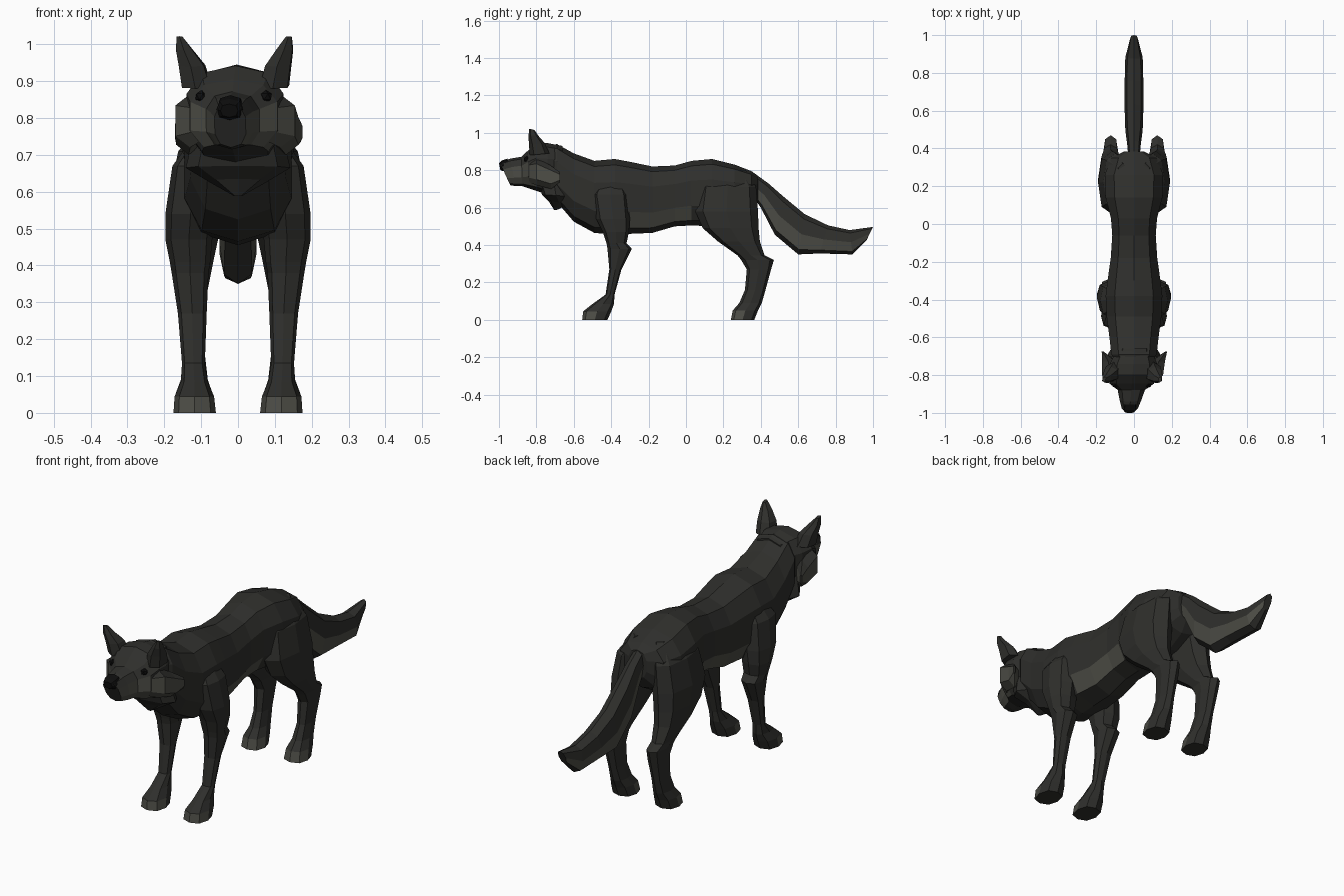
import bpy, bmesh, math
from mathutils import Matrix

def material(name, rgb):
    m = bpy.data.materials.new(name)
    m.diffuse_color = (*rgb, 1)
    return m

MATS = [material("dark_fur", (0.028, 0.028, 0.025)),
        material("pale_fur", (0.075, 0.075, 0.062)),
        material("black", (0.004, 0.004, 0.004))]

def turn_head(x, y):
    # the head looks slightly to one side
    return x + 0.08 * (y + 0.7)

def loft(name, rings, n=8, side=1, pale=None, base=0, head=False, e=0.8):
    """Rings are (y1, z1, y2, z2, x_centre, half_width): an oval spanning two side-view points.
    pale(segment, strip) picks light faces; strips count from point 1 towards point 2."""
    bm = bmesh.new()
    angles = [math.pi / 2 - 2 * math.pi * k / n for k in range(n)]
    widest = max(abs(math.cos(a)) for a in angles)
    power = lambda v: math.copysign(abs(v) ** e, v) if abs(v) > 1e-6 else 0
    loops = []
    for y1, z1, y2, z2, x0, w in rings:
        loop = []
        for a in angles:
            t = (1 - power(math.sin(a))) / 2
            y = y1 + (y2 - y1) * t
            x = side * (x0 + w * power(math.cos(a) / widest))
            loop.append(bm.verts.new((turn_head(x, y) if head else x, y, z1 + (z2 - z1) * t)))
        loops.append(loop)
    for i, (a, b) in enumerate(zip(loops, loops[1:])):
        for k in range(n):
            j = (k + 1) % n
            f = bm.faces.new((a[k], a[j], b[j], b[k]))
            f.material_index = 1 if pale and pale(i, min(k, n - 1 - k)) else base
    for loop in (loops[0], loops[-1]):
        bm.faces.new(loop).material_index = base
    bmesh.ops.recalc_face_normals(bm, faces=bm.faces)
    return finish(name, bm)

def finish(name, bm):
    me = bpy.data.meshes.new(name)
    bm.to_mesh(me)
    bm.free()
    for m in MATS:
        me.materials.append(m)
    ob = bpy.data.objects.new(name, me)
    bpy.context.collection.objects.link(ob)
    return ob

# torso: (y, top, bottom, half width)
torso = [(-.74, .93, .70, .09), (-.69, .94, .63, .12), (-.60, .89, .525, .13),
         (-.49, .85, .465, .145), (-.38, .86, .455, .15), (-.30, .845, .46, .14),
         (-.18, .82, .465, .123), (-.06, .825, .50, .115), (.03, .85, .505, .122),
         (.14, .86, .50, .15), (.26, .83, .52, .155), (.35, .795, .57, .12),
         (.385, .77, .63, .05)]
loft("torso", [(y, t, y, b, 0, w) for y, t, b, w in torso], 10,
     pale=lambda i, m: 5 <= i <= 7 and m == 3)

# tail
loft("tail", [(.35, .795, .36, .66, 0, .03), (.44, .73, .40, .60, 0, .036),
              (.52, .66, .475, .455, 0, .046), (.635, .565, .60, .35, 0, .05),
              (.76, .505, .715, .355, 0, .05), (.875, .48, .89, .35, 0, .046),
              (1.0, .497, .965, .425, 0, .02)], 8,
     pale=lambda i, m: m == 2)

# head with muzzle
loft("head", [(-.66, .93, -.66, .69, 0, .09), (-.74, .945, -.74, .67, 0, .125),
              (-.80, .942, -.80, .69, 0, .132), (-.845, .905, -.845, .705, 0, .118),
              (-.88, .872, -.875, .715, 0, .072), (-.94, .862, -.91, .715, 0, .058),
              (-.995, .84, -.94, .72, 0, .042)], 10, head=True,
     pale=lambda i, m: (i >= 3 and m in (2, 3)) or (i == 2 and m == 3))
loft("nose", [(-.955, .862, -.955, .795, 0, .036), (-.985, .852, -.98, .795, 0, .036),
              (-1.0, .838, -.993, .802, 0, .024)], 8, base=2, head=True)

# fur tuft under the throat
loft("neck_ruff", [(-.80, .75, -.62, .76, 0, .12), (-.77, .67, -.62, .66, 0, .142),
                   (-.735, .635, -.62, .62, 0, .08), (-.705, .588, -.69, .588, 0, .01)], 8)

# (z, y front, y back, x inner, x outer)
front_leg = [(.75, -.46, -.34, .05, .12), (.67, -.50, -.31, .06, .178),
             (.54, -.48, -.30, .06, .197), (.47, -.445, -.305, .07, .197),
             (.41, -.425, -.318, .075, .185), (.38, -.42, -.29, .08, .18),
             (.27, -.41, -.345, .085, .163), (.135, -.43, -.382, .09, .152),
             (.085, -.50, -.385, .082, .155), (.045, -.55, -.40, .065, .172),
             (0, -.555, -.42, .06, .175)]
hind_leg = [(.80, .14, .32, .03, .09), (.71, .07, .375, .03, .162),
            (.58, .05, .385, .035, .19), (.49, .09, .388, .05, .19),
            (.42, .17, .395, .065, .183), (.345, .275, .42, .08, .167),
            (.32, .295, .47, .085, .162), (.27, .325, .455, .085, .158),
            (.16, .315, .425, .09, .15), (.09, .285, .405, .082, .155),
            (.05, .25, .385, .068, .17), (0, .24, .365, .062, .175)]

for side, tag in ((-1, "right"), (1, "left")):
    # legs with pale toes
    for name, leg in (("front_leg", front_leg), ("hind_leg", hind_leg)):
        last = len(leg) - 2
        loft(f"{name}_{tag}",
             [(f, z, b, z, (i + o) / 2, (o - i) / 2) for z, f, b, i, o in leg], 8, side,
             pale=lambda i, m, last=last: i == last and m < 2)
    # ear
    loft(f"ear_{tag}", [(-.835, .88, -.73, .89, .105, .038), (-.84, .94, -.755, .945, .117, .034),
                        (-.842, .985, -.79, .985, .136, .022),
                        (-.838, 1.022, -.81, 1.015, .148, .008)], 6, side, head=True)
    # cheek fur
    loft(f"cheek_{tag}", [(-.85, .85, -.85, .74, .085, .022), (-.80, .865, -.80, .72, .122, .04),
                          (-.73, .83, -.72, .70, .132, .034),
                          (-.675, .79, -.675, .735, .168, .005)], 6, side, head=True,
         pale=lambda i, m: m > 0)
    # eye
    bm = bmesh.new()
    bmesh.ops.create_icosphere(bm, subdivisions=1, radius=.018,
        matrix=Matrix.Translation((turn_head(side * .088, -.85), -.85, .858)))
    for f in bm.faces:
        f.material_index = 2
    finish(f"eye_{tag}", bm)
